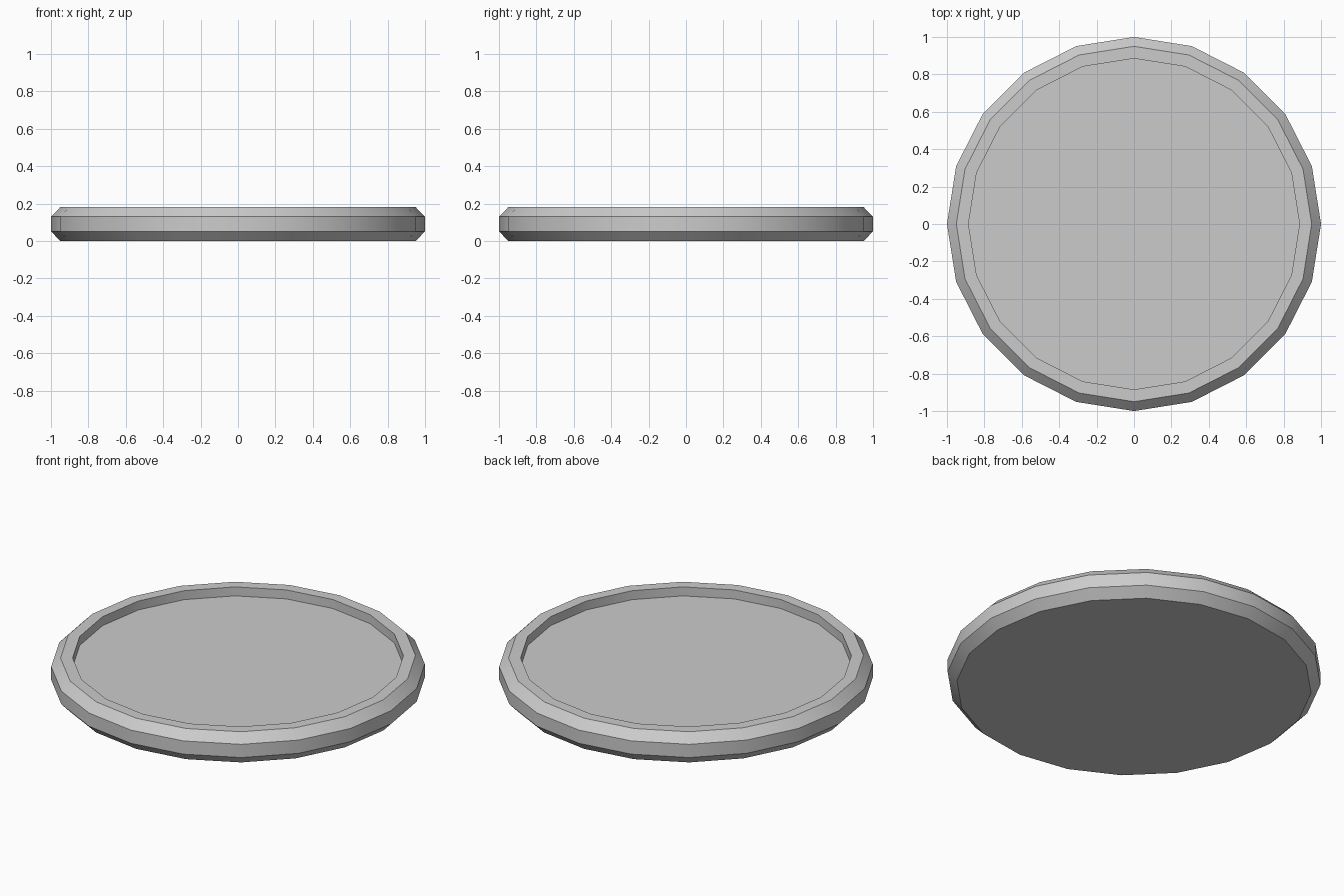
import bpy, bmesh
from math import sin, cos, pi, radians

if "Cube" in bpy.data.objects:
    bpy.data.objects.remove(bpy.data.objects["Cube"])

SIDES = 20
# Half profile (radius, height): chamfered outer rim, flat lip, recessed floor
PROFILE = [(0.95, 0.0), (1.0, 0.052), (1.0, 0.13), (0.95, 0.181),
           (0.885, 0.181), (0.885, 0.128)]

# Lathe the profile into rings and bridge them
bm = bmesh.new()
rings = [[bm.verts.new((r * cos(2 * pi * i / SIDES), r * sin(2 * pi * i / SIDES), z))
          for i in range(SIDES)] for r, z in PROFILE]
for a, b in zip(rings, rings[1:]):
    for i in range(SIDES):
        j = (i + 1) % SIDES
        bm.faces.new((a[i], a[j], b[j], b[i]))

# Underside and recessed floor
bm.faces.new(rings[0][::-1])
bm.faces.new(rings[-1])

mesh = bpy.data.meshes.new("round_tray")
bm.to_mesh(mesh)
bm.free()
tray = bpy.data.objects.new("round_tray", mesh)
bpy.context.collection.objects.link(tray)

# Smooth around the rim, sharp at the chamfers
bpy.context.view_layer.objects.active = tray
tray.select_set(True)
bpy.ops.object.shade_smooth_by_angle(angle=radians(30))
